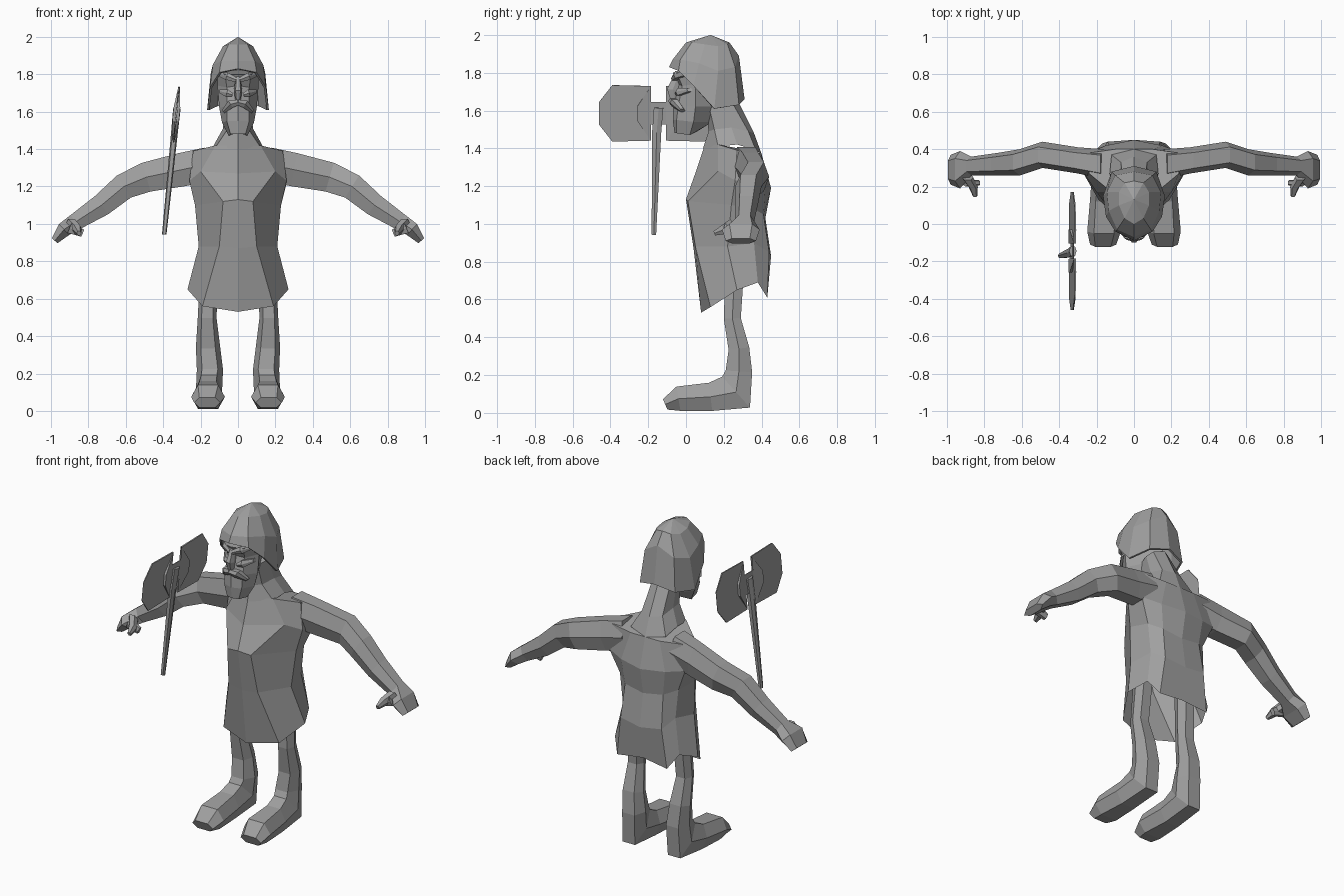
import bpy
import bmesh
from mathutils import Vector

cube = bpy.data.objects.get("Cube")
if cube:
    bpy.data.objects.remove(cube)

stone_grey = bpy.data.materials.new("stone_grey")
stone_grey.use_nodes = True
colour = (.35, .35, .35, 1)
stone_grey.diffuse_color = colour
stone_grey.node_tree.nodes["Principled BSDF"].inputs["Base Color"].default_value = colour


def finish(name, bm, mirrored=False):
    """Turn a bmesh into a flat shaded object, mirrored across x if asked."""
    bmesh.ops.recalc_face_normals(bm, faces=bm.faces)
    mesh = bpy.data.meshes.new(name)
    bm.to_mesh(mesh)
    bm.free()
    mesh.materials.append(stone_grey)
    obj = bpy.data.objects.new(name, mesh)
    bpy.context.collection.objects.link(obj)
    if mirrored:
        modifier = obj.modifiers.new("mirror", "MIRROR")
        modifier.use_mirror_merge = False
    return obj


def skin(bm, rings, cap_start, cap_end):
    """Bridge closed rings of equal length with quads."""
    loops = [[bm.verts.new(point) for point in ring] for ring in rings]
    count = len(loops[0])
    for lower, upper in zip(loops, loops[1:]):
        for i in range(count):
            j = (i + 1) % count
            bm.faces.new((lower[i], lower[j], upper[j], upper[i]))
    if cap_start:
        bm.faces.new(loops[0])
    if cap_end:
        bm.faces.new(loops[-1])
    return loops


def half_loft(name, half_rings, cap_start=False, cap_end=True, apex=None):
    """Loft rings given as their +x half, from front centre to back centre."""
    rings = []
    for half in half_rings:
        other = [(-x, y, z) for x, y, z in reversed(half[1:-1])]
        rings.append(half + other)
    bm = bmesh.new()
    loops = skin(bm, rings, cap_start, cap_end and apex is None)
    if apex:
        tip = bm.verts.new(apex)
        top = loops[-1]
        for i, vert in enumerate(top):
            bm.faces.new((vert, top[(i + 1) % len(top)], tip))
    return finish(name, bm)


def limb(name, stations, side, mirrored=True):
    """Hexagonal tube along stations of (x, y, z, half width, half height)."""
    section = [(1, 0), (.6, 1), (-.6, 1), (-1, 0), (-.6, -1), (.6, -1)]
    side = Vector(side)
    centres = [Vector(station[:3]) for station in stations]
    rings = []
    for i, (centre, station) in enumerate(zip(centres, stations)):
        ahead = centres[min(i + 1, len(centres) - 1)]
        behind = centres[max(i - 1, 0)]
        normal = side.cross(ahead - behind).normalized()
        width, height = station[3:]
        rings.append([centre + side * u * width + normal * v * height for u, v in section])
    bm = bmesh.new()
    skin(bm, rings, True, True)
    return finish(name, bm, mirrored)


X_AXIS, Y_AXIS, Z_AXIS = (1, 0, 0), (0, 1, 0), (0, 0, 1)

# Tunic, open at the hem, with a fold down each side, rising into the neck
half_loft("tunic", [
    [(0, .08, .53), (.19, .13, .56), (.27, .27, .65), (.22, .38, .69), (.17, .43, .61), (0, .42, .63)],
    [(0, .04, .87), (.1, .05, .88), (.21, .22, .88), (.18, .36, .9), (.14, .44, .85), (0, .45, .83)],
    [(0, 0, 1.13), (.08, .01, 1.12), (.23, .24, 1.1), (.2, .36, 1.08), (.13, .41, 1.05), (0, .42, 1.03)],
    [(0, .05, 1.27), (.2, .17, 1.28), (.26, .26, 1.23), (.26, .38, 1.22), (.15, .42, 1.2), (0, .45, 1.19)],
    [(0, .1, 1.42), (.12, .17, 1.42), (.24, .27, 1.39), (.24, .38, 1.38), (.1, .4, 1.37), (0, .4, 1.37)],
])
half_loft("neck", [
    [(0, .09, 1.4), (.12, .17, 1.41), (.13, .27, 1.42), (.12, .37, 1.39), (0, .4, 1.37)],
    [(0, .12, 1.49), (.06, .15, 1.5), (.08, .24, 1.51), (.07, .33, 1.49), (0, .36, 1.48)],
    [(0, .1, 1.63), (.05, .12, 1.63), (.07, .19, 1.64), (.06, .24, 1.65), (0, .27, 1.66)],
])

# Arms sloping down to broad flat hands
limb("arms", [
    (.16, .32, 1.32, .08, .09),
    (.3, .34, 1.29, .07, .09),
    (.49, .37, 1.25, .07, .08),
    (.61, .33, 1.2, .07, .07),
    (.73, .32, 1.1, .06, .06),
    (.87, .31, 1.01, .05, .045),
    (.93, .29, .97, .1, .04),
    (.98, .29, .91, .08, .02),
], Y_AXIS)
limb("thumbs", [
    (.89, .25, 1, .03, .03),
    (.86, .2, .97, .025, .025),
    (.85, .15, .95, .012, .012),
], X_AXIS)
limb("fingers", [
    (.9, .22, .98, .02, .03),
    (.83, .22, .95, .015, .02),
], Y_AXIS)

# Legs that bend at the heel into long feet
limb("legs", [
    (.15, .26, .8, .05, .05),
    (.165, .245, .5, .05, .045),
    (.16, .28, .34, .065, .055),
    (.15, .28, .22, .07, .07),
    (.155, .265, .11, .07, .11),
    (.16, .13, .085, .075, .075),
    (.16, -.04, .075, .09, .065),
    (.165, -.11, .045, .07, .03),
], X_AXIS)

# Head with a blunt beard
half_loft("head", [
    [(0, -.06, 1.48), (.04, -.05, 1.48), (.05, .02, 1.47), (0, .06, 1.49)],
    [(0, -.07, 1.55), (.06, -.05, 1.55), (.085, .04, 1.54), (0, .14, 1.54)],
    [(0, -.07, 1.63), (.06, -.04, 1.63), (.1, .05, 1.62), (0, .24, 1.62)],
    [(0, -.04, 1.74), (.06, -.02, 1.73), (.11, .05, 1.74), (0, .26, 1.74)],
    [(0, -.07, 1.8), (.07, -.05, 1.8), (.11, .04, 1.82), (0, .26, 1.82)],
], cap_start=True)

# Face details
limb("nose", [
    (0, -.04, 1.79, .012, .02),
    (0, -.07, 1.71, .022, .03),
    (0, -.06, 1.65, .012, .02),
], X_AXIS, mirrored=False)
limb("moustache", [
    (0, -.07, 1.65, .025, .015),
    (.04, -.06, 1.64, .025, .022),
    (.08, -.02, 1.6, .015, .01),
], Y_AXIS)
limb("cheeks", [
    (.03, -.04, 1.69, .02, .01),
    (.06, -.03, 1.7, .025, .02),
    (.1, .02, 1.71, .015, .01),
], Y_AXIS)
limb("brows", [
    (.01, -.06, 1.77, .02, .012),
    (.06, -.045, 1.79, .02, .02),
    (.1, .01, 1.8, .02, .012),
], Y_AXIS)

# Helmet with a raised front edge and a deep neck guard
helmet = half_loft("helmet", [
    [(0, -.09, 1.83), (.1, -.04, 1.81), (.15, .04, 1.73), (.165, .15, 1.61), (.12, .28, 1.63), (0, .31, 1.66)],
    [(0, -.07, 1.87), (.09, -.03, 1.87), (.135, .07, 1.85), (.145, .17, 1.81), (.1, .26, 1.83), (0, .28, 1.89)],
    [(0, 0, 1.96), (.05, .03, 1.96), (.08, .1, 1.95), (.08, .17, 1.94), (.05, .22, 1.95), (0, .23, 1.96)],
], apex=(0, .13, 2))
shell = helmet.modifiers.new("thickness", "SOLIDIFY")
shell.thickness = .012

# Floating double axe: one outline quadrant is reflected to make the head
quadrant = [(.115, .035), (.04, .145), (.245, .15), (.315, .06)]
upper = quadrant + [(-u, v) for u, v in reversed(quadrant)]
outline = upper + [(u, -v) for u, v in reversed(upper)]
bm = bmesh.new()
sides = []
for sign in (1, -1):
    points = []
    for u, v in outline:
        thin = .025 * (1 - max(abs(u) / .32, abs(v) / .16)) + .002
        points.append((sign * thin, u, v))
    sides.append(points)
skin(bm, sides, True, True)
bmesh.ops.triangulate(bm, faces=[face for face in bm.faces if len(face.verts) > 4])
axe_head = finish("axe_head", bm)
axe_handle = limb("axe_handle", [
    (0, 0, .03, .02, .025),
    (0, -.01, -.1, .018, .024),
    (0, -.025, -.645, .012, .012),
], X_AXIS, mirrored=False)
for part in (axe_head, axe_handle):
    part.location = (-.33, -.145, 1.585)
    part.rotation_euler.y = .1
